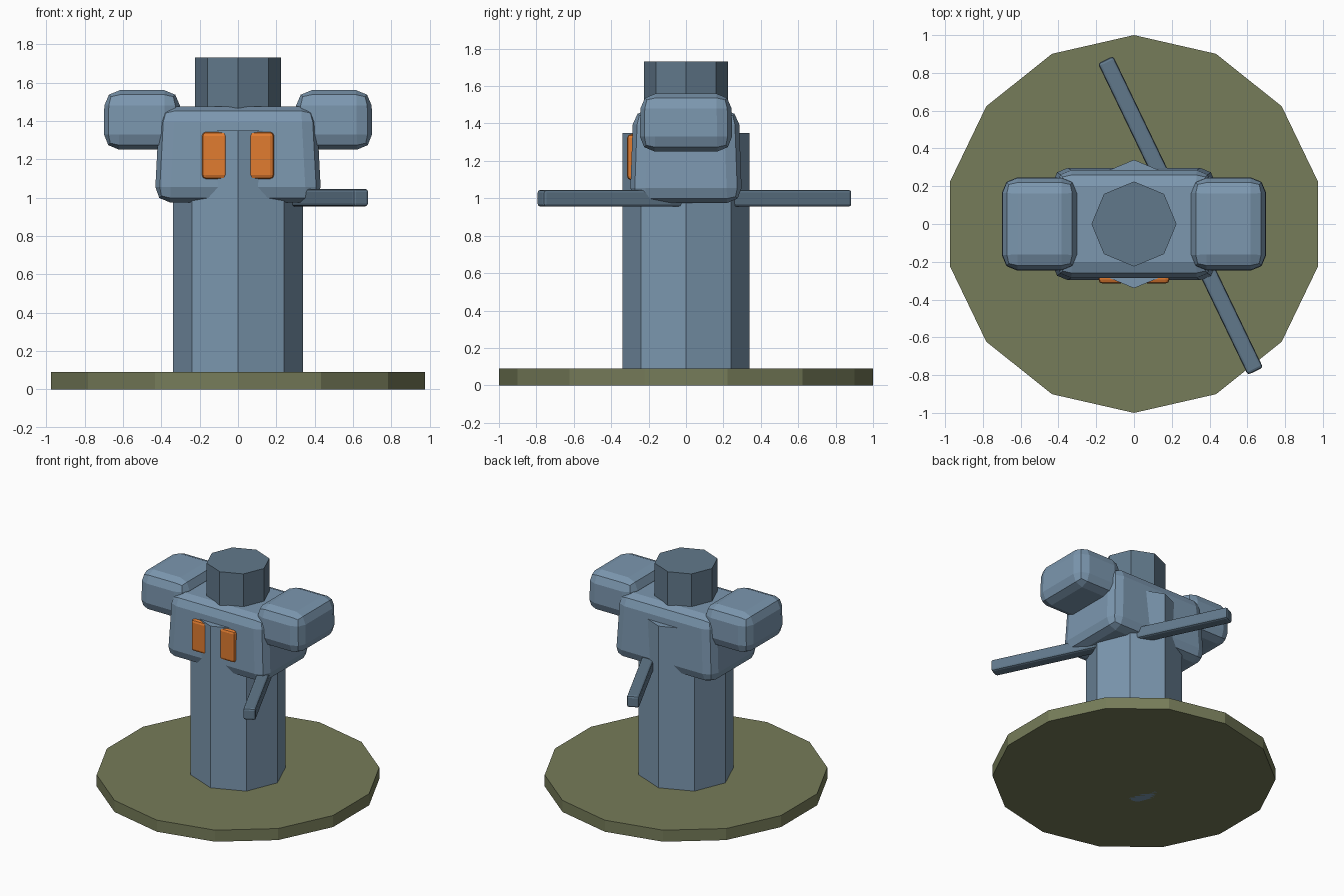
import bpy, bmesh
from math import radians
from mathutils import Matrix

if "Cube" in bpy.data.objects:
    bpy.data.objects.remove(bpy.data.objects["Cube"])


def material(name, rgb):
    m = bpy.data.materials.new(name)
    m.diffuse_color = (*rgb, 1)
    m.use_nodes = True
    m.node_tree.nodes["Principled BSDF"].inputs["Base Color"].default_value = m.diffuse_color
    return m


BLUE = material("blue_steel", (0.20, 0.31, 0.43))
DARK = material("dark_steel", (0.12, 0.19, 0.26))
OLIVE = material("olive", (0.18, 0.20, 0.10))
ORANGE = material("orange", (0.75, 0.20, 0.03))


def finish(name, bm, mat):
    bmesh.ops.recalc_face_normals(bm, faces=bm.faces)
    me = bpy.data.meshes.new(name)
    bm.to_mesh(me)
    bm.free()
    me.materials.append(mat)
    ob = bpy.data.objects.new(name, me)
    bpy.context.collection.objects.link(ob)
    return ob


def prism(name, sides, radius, z0, z1, mat):
    bm = bmesh.new()
    bmesh.ops.create_cone(bm, cap_ends=True, segments=sides, radius1=radius,
                          radius2=radius, depth=z1 - z0,
                          matrix=Matrix.Translation((0, 0, (z0 + z1) / 2)))
    return finish(name, bm, mat)


def block(name, centre, size, bevel, mat, segments=2, taper=1.0, turn=0):
    bm = bmesh.new()
    bmesh.ops.create_cube(bm, size=1)
    for v in bm.verts:
        k = taper if v.co.z > 0 else 1
        v.co = (v.co.x * size[0] * k, v.co.y * size[1] * k, v.co.z * size[2])
    bmesh.ops.bevel(bm, geom=bm.edges[:], offset=bevel, segments=segments,
                    profile=0.5, affect='EDGES')
    ob = finish(name, bm, mat)
    ob.location = centre
    ob.rotation_euler.z = radians(turn)
    return ob


# Round base, column body and head
prism("base", 14, 1.0, 0, 0.09, OLIVE)
prism("body", 8, 0.34, 0, 1.35, BLUE)
prism("head", 8, 0.225, 1.37, 1.73, DARK)

# Chest block
block("chest", (0, 0, 1.225), (0.87, 0.60, 0.50), 0.08, BLUE, taper=0.94)

# Paired shoulders and chest panels
for side, s in (("left", -1), ("right", 1)):
    block(f"{side}_shoulder", (s * 0.50, 0, 1.405), (0.40, 0.495, 0.31), 0.08,
          BLUE, taper=0.98)
    block(f"{side}_chest_panel", (s * 0.12, -0.285, 1.22), (0.135, 0.06, 0.245),
          0.02, ORANGE)

# Long staff held across the right side
block("staff", (0.246, 0.045, 1.0), (0.09, 1.83, 0.09), 0.015, DARK, turn=25.7)
